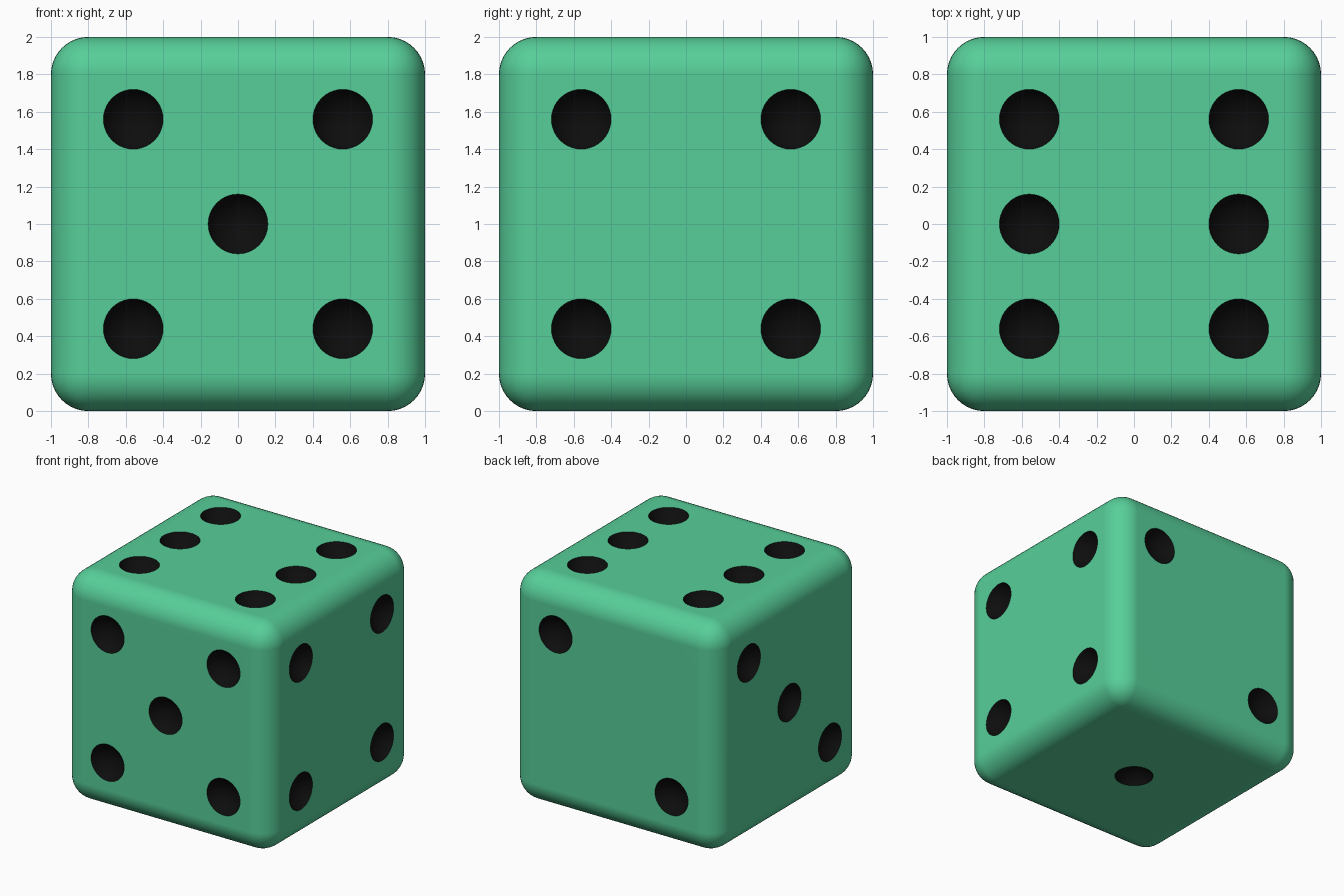
import bpy, bmesh
from mathutils import Vector, Matrix

if "Cube" in bpy.data.objects:
    bpy.data.objects.remove(bpy.data.objects["Cube"])

P = 0.56           # pip offset from face centre
PIP_R = 0.16       # visible pip radius
DEPTH = 0.1        # dimple depth
R = (PIP_R ** 2 + DEPTH ** 2) / (2 * DEPTH)


def material(name, rgb):
    m = bpy.data.materials.new(name)
    m.diffuse_color = (*rgb, 1)
    m.use_nodes = True
    m.node_tree.nodes["Principled BSDF"].inputs["Base Color"].default_value = m.diffuse_color
    return m


green = material("green", (0.095, 0.62, 0.32))
black = material("black", (0.004, 0.004, 0.004))

# Rounded die body
bpy.ops.mesh.primitive_cube_add(size=2, location=(0, 0, 1))
die = bpy.context.object
die.name = "die"
bm = bmesh.new()
bm.from_mesh(die.data)
bmesh.ops.bevel(bm, geom=bm.edges[:], offset=0.2, segments=10, profile=0.5,
                affect='EDGES')
bm.to_mesh(die.data)
bm.free()

# Pip layouts: face normal, in-face axes u and v, pip coordinates
corners = [(-P, -P), (P, -P), (-P, P), (P, P)]
X, Y, Z = Vector((1, 0, 0)), Vector((0, 1, 0)), Vector((0, 0, 1))
faces = [
    (-Y, X, Z, corners + [(0, 0)]),               # front: five
    (X, Y, Z, corners),                           # right: four
    (Z, X, Y, corners + [(-P, 0), (P, 0)]),       # top: six
    (Y, X, Z, [(P, P), (-P, -P)]),                # back: two
    (-X, Y, Z, [(P, P), (0, 0), (-P, -P)]),       # left: three
    (-Z, X, Y, [(0, 0)]),                         # bottom: one
]

# All dimple spheres in one cutter mesh, poles along the face normals
bm = bmesh.new()
for n, u, v, pips in faces:
    turn = Z.rotation_difference(n).to_matrix().to_4x4()
    for a, b in pips:
        c = n * (1 + R - DEPTH) + u * a + v * b + Z
        bmesh.ops.create_uvsphere(bm, u_segments=40, v_segments=32, radius=R,
                                  matrix=Matrix.Translation(c) @ turn)
for f in bm.faces:
    f.material_index = 1
mesh = bpy.data.meshes.new("pip_cutter")
bm.to_mesh(mesh)
bm.free()
cutter = bpy.data.objects.new("pip_cutter", mesh)
bpy.context.collection.objects.link(cutter)
for ob in (die, cutter):
    ob.data.materials.append(green)
    ob.data.materials.append(black)

# Carve the dimples
cut = die.modifiers.new("pips", 'BOOLEAN')
cut.operation = 'DIFFERENCE'
cut.solver = 'EXACT'
cut.object = cutter
bpy.context.view_layer.objects.active = die
die.select_set(True)
bpy.ops.object.modifier_apply(modifier=cut.name)
bpy.data.objects.remove(cutter)

# Smooth shading with crisp dimple rims
bpy.ops.object.shade_smooth_by_angle(angle=0.6)
weighted = die.modifiers.new("weighted_normals", 'WEIGHTED_NORMAL')
weighted.keep_sharp = True
